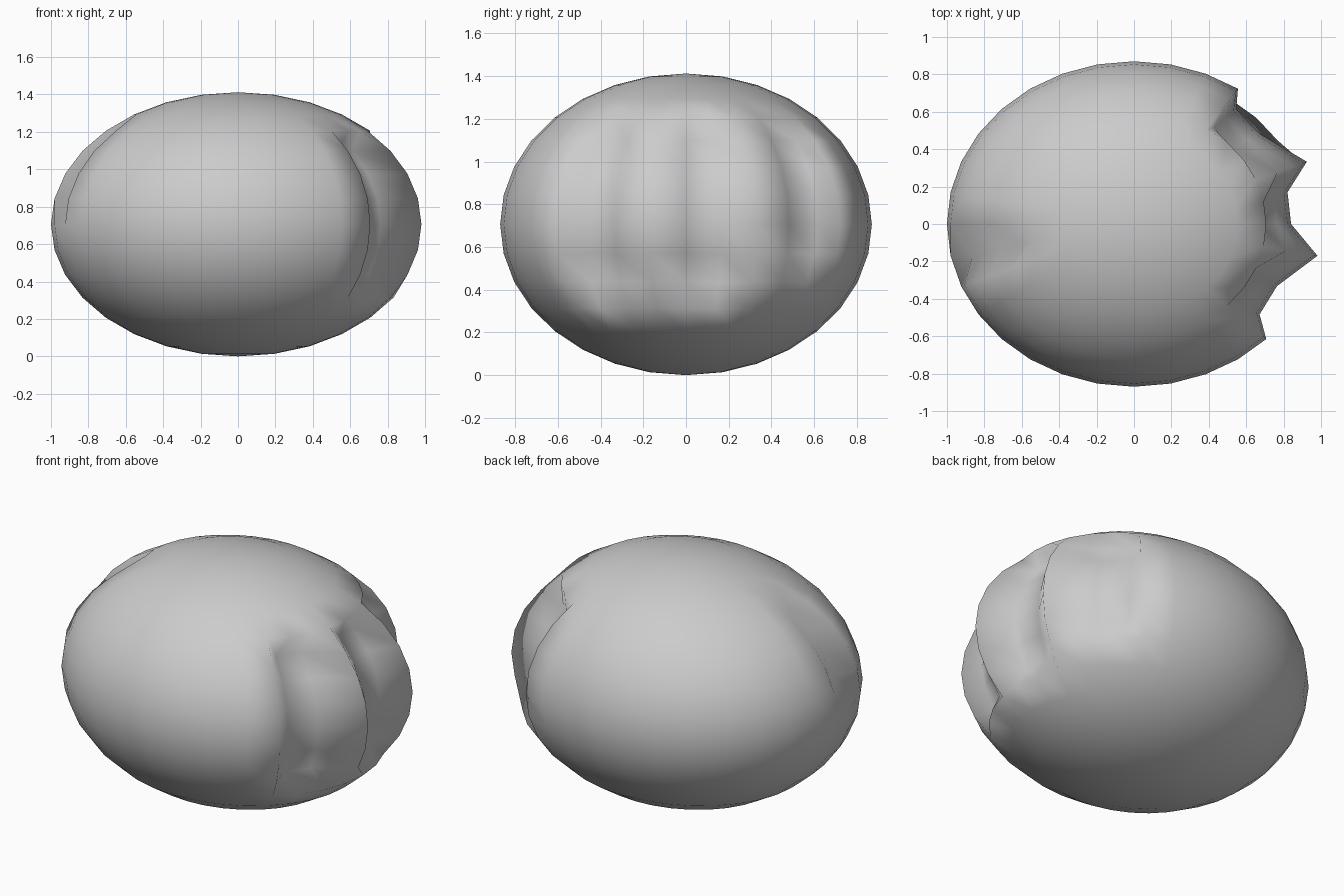
import bpy, bmesh, math

if "Cube" in bpy.data.objects:
    bpy.data.objects.remove(bpy.data.objects["Cube"])

STEP = math.radians(11.25)

bm = bmesh.new()
bmesh.ops.create_uvsphere(bm, u_segments=32, v_segments=16, radius=1)

# dents: sphere columns, first ring, last ring, shift along x
dents = [
    ((-3, -2), 5, 10, -0.16),   # right side, front dent
    ((0, 1), 5, 10, -0.16),     # right side, middle dent
    ((3, 4), 5, 9, -0.16),      # right side, rear dent
    ((-15,), 4, 7, 0.10),       # small dent on the left
]
for v in bm.verts:
    col = round(math.atan2(v.co.y, v.co.x) / STEP)
    ring = round(math.acos(max(-1, min(1, v.co.z))) / STEP)
    for cols, first, last, shift in dents:
        if col in cols and first <= ring <= last:
            v.co.x += shift
            break

# flatten to an ellipsoid that rests on the ground
for v in bm.verts:
    v.co.y *= 0.87
    v.co.z = (v.co.z + 1) * 0.706

for f in bm.faces:
    f.smooth = True
mesh = bpy.data.meshes.new("dented_boulder")
bm.to_mesh(mesh)
bm.free()
bpy.context.collection.objects.link(bpy.data.objects.new("dented_boulder", mesh))
